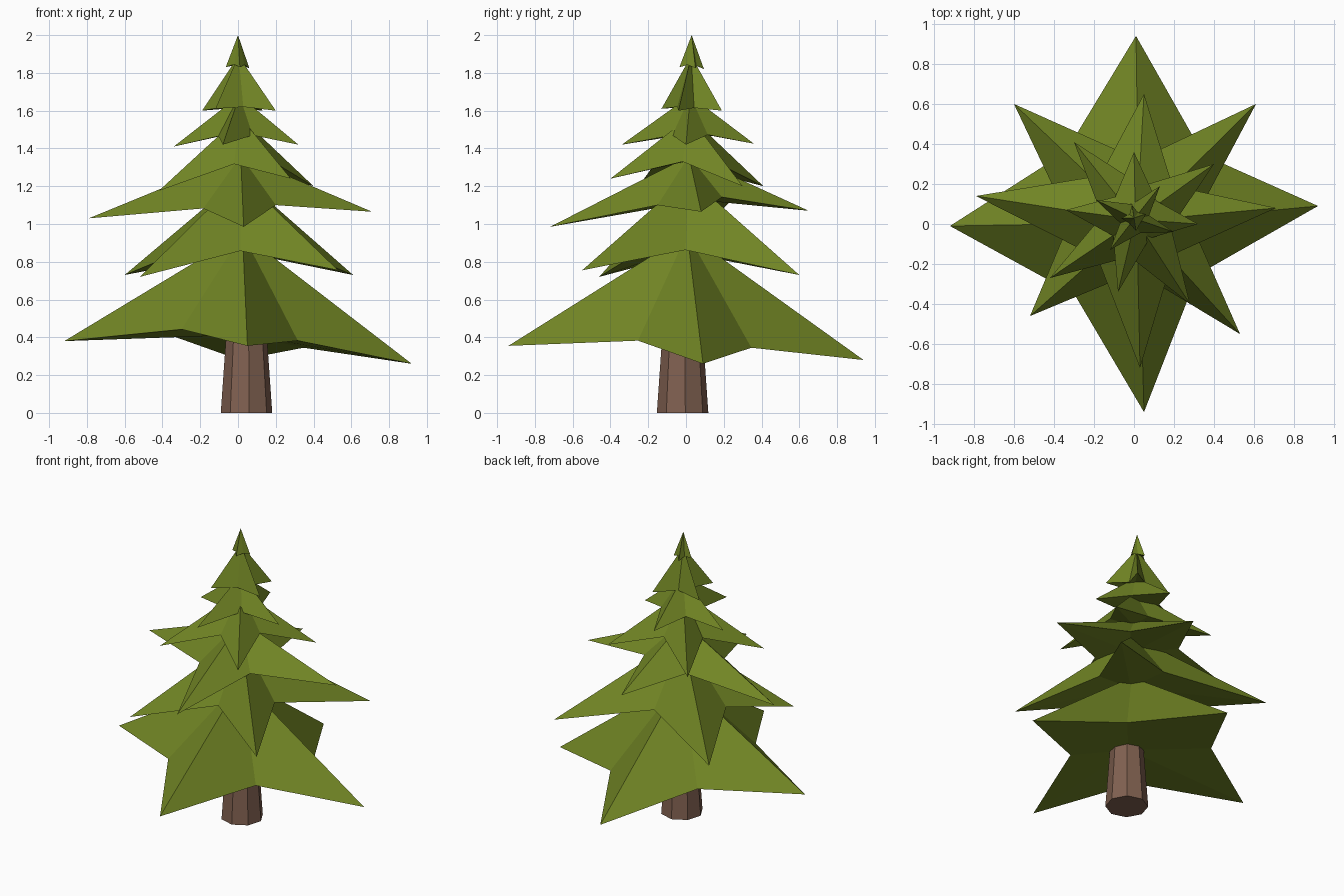
import bpy, bmesh, math

if "Cube" in bpy.data.objects:
    bpy.data.objects.remove(bpy.data.objects["Cube"])


def material(name, rgb):
    m = bpy.data.materials.new(name)
    m.diffuse_color = (*rgb, 1)
    m.use_nodes = True
    m.node_tree.nodes["Principled BSDF"].inputs["Base Color"].default_value = m.diffuse_color
    return m


GREEN = material("needle_green", (0.165, 0.235, 0.018))
BROWN = material("bark_brown", (0.216, 0.118, 0.080))


def finish(name, bm, mat):
    bmesh.ops.recalc_face_normals(bm, faces=bm.faces)
    mesh = bpy.data.meshes.new(name)
    bm.to_mesh(mesh)
    bm.free()
    mesh.materials.append(mat)
    bpy.context.collection.objects.link(bpy.data.objects.new(name, mesh))


def axis(z):
    # slightly leaning centre line of the tree
    t = z / 2
    return 0.045 * (1 - t), -0.015 + 0.045 * t


def tier(name, tips, radii, rise, apex_z):
    """Four-pointed star cone: tips counter-clockwise, a notch after each tip."""
    bm = bmesh.new()
    cx, cy = axis(tips[0][2])
    ring, notch_zs = [], []
    for i, (x, y, z) in enumerate(tips):
        nx, ny, nz = tips[(i + 1) % 4]
        a = math.atan2(y - cy, x - cx)
        b = math.atan2(ny - cy, nx - cx)
        mid = a + ((b - a) % math.tau) / 2
        notch_z = (z + nz) / 2 + rise
        notch_zs.append(notch_z)
        ring.append(bm.verts.new((x, y, z)))
        ring.append(bm.verts.new((cx + radii[i] * math.cos(mid),
                                  cy + radii[i] * math.sin(mid), notch_z)))
    apex = bm.verts.new((*axis(apex_z), apex_z))
    base = bm.verts.new((cx, cy, sum(notch_zs) / 4 + 0.02))
    for i, v in enumerate(ring):
        w = ring[(i + 1) % 8]
        bm.faces.new((v, w, apex))
        bm.faces.new((w, v, base))
    finish(name, bm, GREEN)


# Branch tiers, bottom to top
tier("branch_tier_1",
     [(0.92, 0.09, 0.26), (0.01, 0.94, 0.28), (-0.92, -0.01, 0.38), (0.05, -0.94, 0.355)],
     (0.47, 0.53, 0.48, 0.37), 0.075, 0.95)
tier("branch_tier_2",
     [(0.61, 0.60, 0.73), (-0.60, 0.60, 0.73), (-0.52, -0.46, 0.72), (0.53, -0.55, 0.755)],
     (0.32, 0.35, 0.24, 0.26), 0.12, 1.25)
tier("branch_tier_3",
     [(0.71, 0.08, 1.065), (0.05, 0.65, 1.07), (-0.79, 0.14, 1.03), (0.03, -0.72, 0.985)],
     (0.25, 0.30, 0.27, 0.24), 0.075, 1.36)
tier("branch_tier_4",
     [(0.40, 0.30, 1.20), (-0.30, 0.41, 1.20), (-0.42, -0.27, 1.175), (0.28, -0.40, 1.24)],
     (0.18, 0.18, 0.18, 0.17), 0.11, 1.57)
tier("branch_tier_5",
     [(0.32, 0.00, 1.42), (0.00, 0.36, 1.425), (-0.34, 0.07, 1.41), (-0.08, -0.34, 1.42)],
     (0.14, 0.16, 0.14, 0.11), 0.05, 1.68)
tier("branch_tier_6",
     [(0.13, 0.19, 1.60), (-0.19, 0.12, 1.60), (-0.12, -0.13, 1.61), (0.20, -0.04, 1.60)],
     (0.08, 0.08, 0.07, 0.07), 0.015, 1.89)
tier("tree_top",
     [(0.06, 0.05, 1.825), (-0.01, 0.095, 1.82), (-0.065, 0.03, 1.83), (0.01, -0.035, 1.83)],
     (0.035,) * 4, 0.015, 2.0)

# Tapered eight-sided trunk
bm = bmesh.new()
loops = []
for z, r in ((0, 0.137), (0.47, 0.104)):
    loops.append([bm.verts.new((0.045 + r * math.cos(math.radians(6 + 45 * i)),
                                -0.018 + r * math.sin(math.radians(6 + 45 * i)), z))
                  for i in range(8)])
low, high = loops
bm.faces.new(low)
bm.faces.new(high)
for i in range(8):
    j = (i + 1) % 8
    bm.faces.new((low[i], low[j], high[j], high[i]))
finish("trunk", bm, BROWN)
